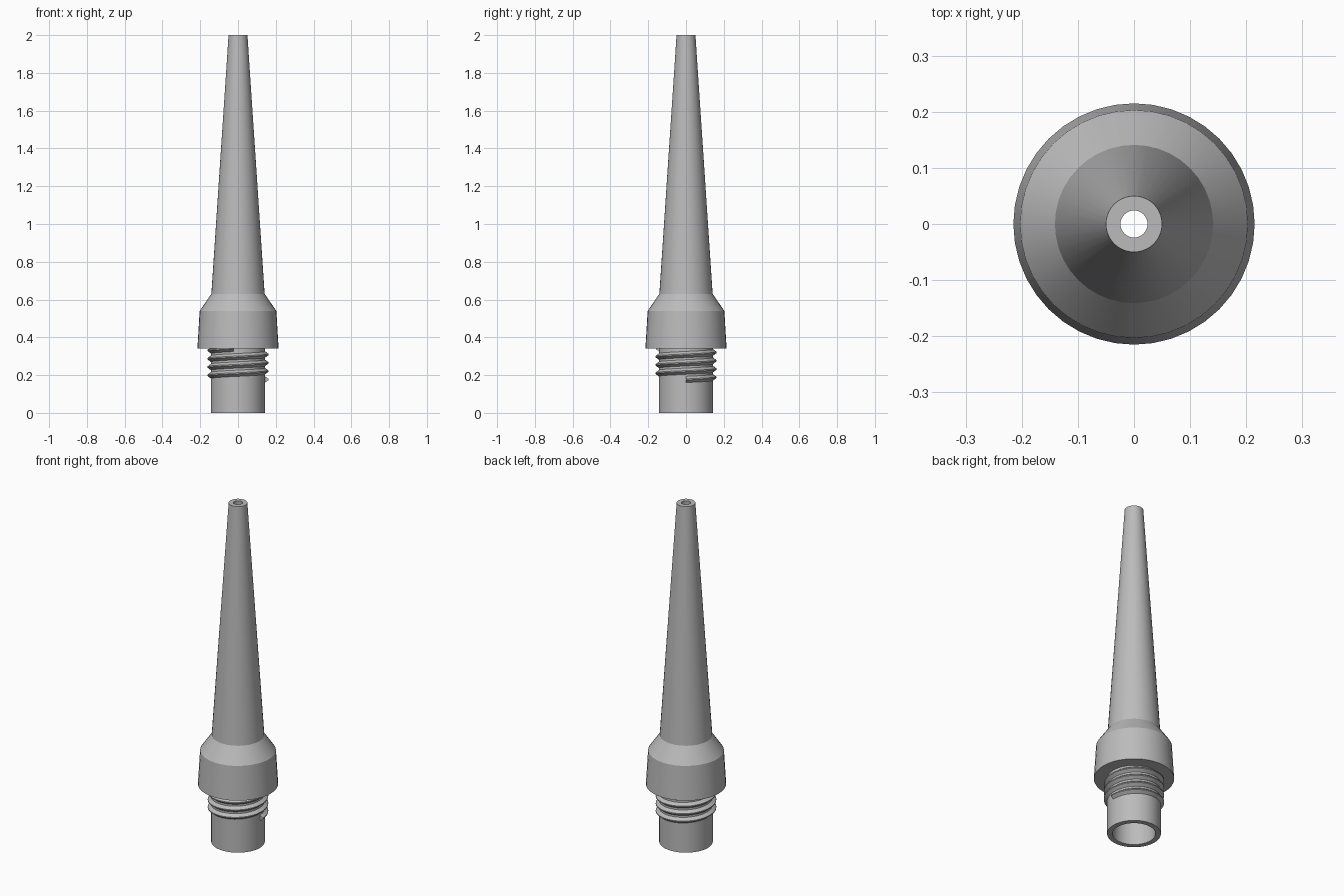
import bpy
import bmesh
from math import cos, sin, pi, radians

cube = bpy.data.objects.get("Cube")
if cube:
    bpy.data.objects.remove(cube)

grey = bpy.data.materials.new("light grey plastic")
grey.use_nodes = True
colour = (0.5, 0.5, 0.5, 1)
grey.diffuse_color = colour
grey.node_tree.nodes["Principled BSDF"].inputs["Base Color"].default_value = colour

SIDES = 40


def finish(name, bm):
    bmesh.ops.recalc_face_normals(bm, faces=bm.faces)
    mesh = bpy.data.meshes.new(name)
    bm.to_mesh(mesh)
    bm.free()
    mesh.materials.append(grey)
    obj = bpy.data.objects.new(name, mesh)
    bpy.context.collection.objects.link(obj)
    bpy.ops.object.select_all(action="DESELECT")
    obj.select_set(True)
    bpy.context.view_layer.objects.active = obj
    bpy.ops.object.shade_smooth_by_angle(angle=radians(25))
    return obj


def skin(bm, rings, closed):
    """Bridge consecutive section loops with quads."""
    count = len(rings)
    for i in range(count if closed else count - 1):
        a, b = rings[i], rings[(i + 1) % count]
        for j in range(len(a)):
            k = (j + 1) % len(a)
            bm.faces.new((a[j], a[k], b[k], b[j]))


def section(bm, profile, angle, lift=0):
    return [bm.verts.new((r * cos(angle), r * sin(angle), z + lift))
            for r, z in profile]


# Hollow nozzle: spigot, flared collar, sloped shoulder, long tapered spout, bore
profile = [(0.115, 0), (0.144, 0), (0.144, 0.34), (0.215, 0.34),
           (0.203, 0.54), (0.141, 0.63), (0.05, 2), (0.024, 2),
           (0.115, 0.54)]
bm = bmesh.new()
skin(bm, [section(bm, profile, 2 * pi * i / SIDES) for i in range(SIDES)], True)
finish("nozzle_body", bm)

# Helical screw thread around the spigot
PITCH, TURNS = 0.044, 4
ridge = [(0.138, -0.021), (0.162, -0.003), (0.162, 0.003), (0.138, 0.021)]
bm = bmesh.new()
rings = [section(bm, ridge, 2 * pi * i / SIDES, 0.177 + PITCH * i / SIDES)
         for i in range(TURNS * SIDES - SIDES // 4)]
skin(bm, rings, False)
bm.faces.new(rings[0])
bm.faces.new(rings[-1])
finish("screw_thread", bm)
